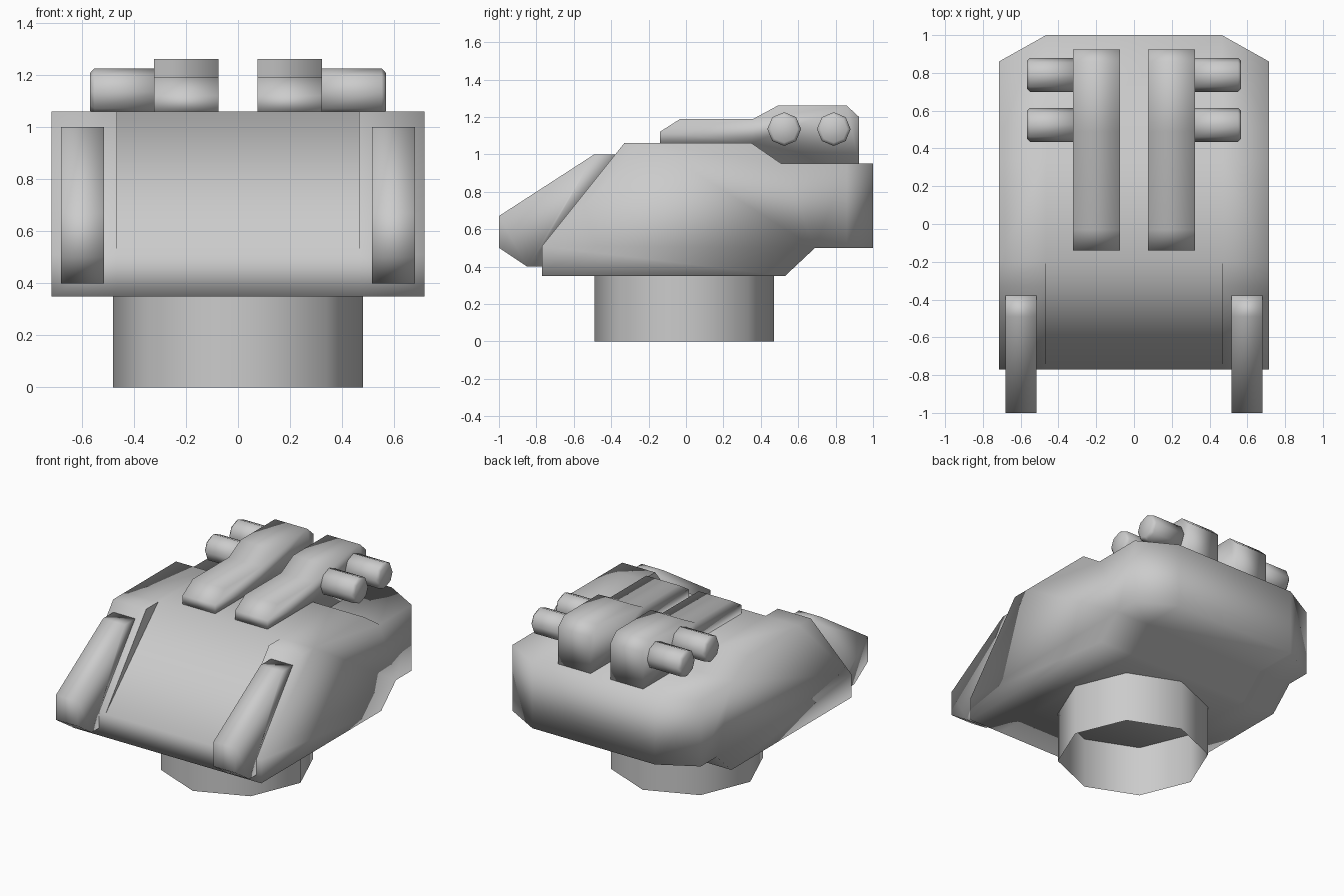
import bpy, bmesh, math
from mathutils import Matrix, Vector

if "Cube" in bpy.data.objects:
    bpy.data.objects.remove(bpy.data.objects["Cube"])


def finish(bm, name, sharp_tris=False):
    """Turn a bmesh into a smooth-shaded object."""
    bmesh.ops.remove_doubles(bm, verts=bm.verts, dist=0.0005)
    bmesh.ops.recalc_face_normals(bm, faces=bm.faces)
    for f in bm.faces:
        f.smooth = True
        if sharp_tris and len(f.verts) == 3:
            for e in f.edges:
                e.smooth = False
    me = bpy.data.meshes.new(name)
    bm.to_mesh(me)
    bm.free()
    ob = bpy.data.objects.new(name, me)
    bpy.context.collection.objects.link(ob)
    return ob


def section(bm, x, profile):
    return [bm.verts.new((x, y, z)) for y, z in profile]


def bridge(bm, a, b):
    for i in range(len(a)):
        j = (i + 1) % len(a)
        bm.faces.new((a[i], a[j], b[j], b[i]))


def slab(name, profile, x0, x1):
    """Side profile (y, z) extruded from x0 to x1."""
    bm = bmesh.new()
    a, b = section(bm, x0, profile), section(bm, x1, profile)
    bridge(bm, a, b)
    bm.faces.new(a)
    bm.faces.new(b)
    return finish(bm, name)


# Turret body: lofted side sections, with chamfered rear corners
W, IN = 0.715, 0.465
SILL, BROW, INNER = (-0.77, 0.51), (-0.33, 1.06), (-0.2, 1.06)


def body_profile(back, brows):
    return [(-0.77, 0.35), SILL, *brows, (0.35, 1.06), (0.51, 0.95),
            (back, 0.95), (back, 0.5), (0.69, 0.5), (0.53, 0.35)]


bm = bmesh.new()
for s in (-1, 1):
    outer = section(bm, s * W, body_profile(0.86, (BROW, INNER)))
    inner = section(bm, s * IN, body_profile(1.0, (BROW, INNER)))
    bridge(bm, outer, inner)
    bm.faces.new(outer)
    # side wall of the sunken front panel
    bm.faces.new(section(bm, s * IN, (SILL, BROW, INNER)))
bridge(bm, section(bm, -IN, body_profile(1.0, (INNER,))),
       section(bm, IN, body_profile(1.0, (INNER,))))
finish(bm, "turret_body", sharp_tris=True)

# Open octagonal neck under the body
bm = bmesh.new()
bmesh.ops.create_cone(bm, cap_ends=False, segments=8, radius1=0.48, radius2=0.48,
                      depth=0.35, matrix=Matrix.Translation((0, -0.01, 0.175)))
finish(bm, "neck")

FIN = [(-1, 0.5), (-1, 0.67), (-0.49, 1.0), (-0.37, 1.0),
       (-0.77, 0.5), (-0.77, 0.4), (-0.85, 0.4)]
RAIL = [(-0.14, 1.06), (-0.14, 1.12), (-0.03, 1.19), (0.36, 1.19), (0.49, 1.26),
        (0.86, 1.26), (0.925, 1.2), (0.925, 0.95), (0.51, 0.95), (0.35, 1.06)]

for side, s in (("left", -1), ("right", 1)):
    # Front fins and top rails
    slab(f"front_fin_{side}", FIN, s * 0.515, s * 0.68)
    slab(f"top_rail_{side}", RAIL, s * 0.075, s * 0.322)
    # Octagonal side canisters with a bevelled outer end
    for n, y in enumerate((0.525, 0.79)):
        bm = bmesh.new()
        bmesh.ops.create_cone(bm, cap_ends=True, segments=8, radius1=0.09,
                              radius2=0.09, depth=0.265)
        rim = [e for e in bm.edges if all(v.co.z > 0 for v in e.verts)]
        bmesh.ops.bevel(bm, geom=rim, offset=0.016, segments=1, affect='EDGES')
        bm.transform(Matrix.Translation((s * 0.435, y, 1.135))
                     @ Matrix.Rotation(s * math.pi / 2, 4, 'Y'))
        finish(bm, f"canister_{side}_{n + 1}")
